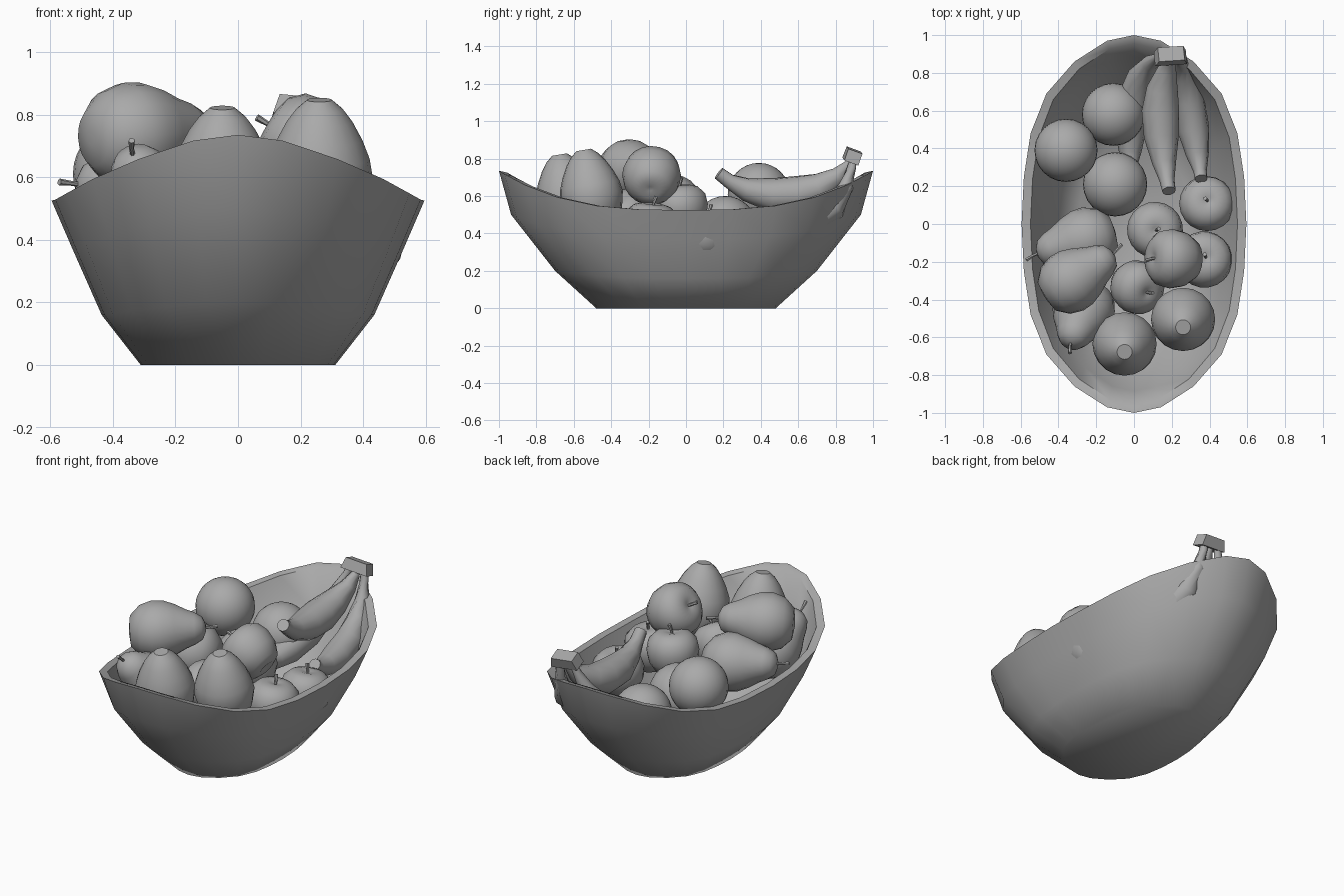
import bpy, bmesh, math
from mathutils import Vector, Matrix

if "Cube" in bpy.data.objects:
    bpy.data.objects.remove(bpy.data.objects["Cube"])

grey = bpy.data.materials.new("dark_grey")
grey.diffuse_color = (.4, .4, .4, 1)
grey.use_nodes = True
grey.node_tree.nodes["Principled BSDF"].inputs["Base Color"].default_value = grey.diffuse_color


def finish(name, bm, angle=40):
    bmesh.ops.recalc_face_normals(bm, faces=bm.faces)
    me = bpy.data.meshes.new(name)
    bm.to_mesh(me)
    bm.free()
    me.materials.append(grey)
    ob = bpy.data.objects.new(name, me)
    bpy.context.collection.objects.link(ob)
    bpy.ops.object.select_all(action='DESELECT')
    ob.select_set(True)
    bpy.context.view_layer.objects.active = ob
    bpy.ops.object.shade_smooth_by_angle(angle=math.radians(angle))
    return ob


def skin(bm, rings, caps=True):
    """Join rings of points with quads, optionally closing both ends."""
    vr = [[bm.verts.new(p) for p in r] for r in rings]
    for a, b in zip(vr, vr[1:]):
        n = len(a)
        for i in range(n):
            bm.faces.new((a[i], a[(i + 1) % n], b[(i + 1) % n], b[i]))
    if caps:
        bm.faces.new(vr[0])
        bm.faces.new(vr[-1])


def tube(bm, path, sides):
    """path: (x, y, z, radius) points."""
    pts = [Vector(p[:3]) for p in path]
    rings = []
    for i, p in enumerate(pts):
        d = (pts[min(i + 1, len(pts) - 1)] - pts[max(i - 1, 0)]).normalized()
        u = d.cross(Vector((0.1, 0.3, 1))).normalized()
        v = d.cross(u)
        rings.append([p + path[i][3] * (u * math.cos(a) + v * math.sin(a))
                      for a in [math.tau * k / sides for k in range(sides)]])
    skin(bm, rings)


def lathe(name, profile, centre, axis, stem=None, scale=1.0, sides=20):
    """Revolve (radius, height) points about an axis, plus an optional stem."""
    bm = bmesh.new()
    rings = [[(r * math.cos(math.tau * k / sides), r * math.sin(math.tau * k / sides), t)
              for k in range(sides)] for r, t in profile]
    skin(bm, rings)
    if stem:
        lo, hi = stem
        tube(bm, [(0, 0, lo, .008), (.006, 0, (lo + hi) / 2, .008), (.018, 0, hi, .011)], 6)
    q = Vector(axis).to_track_quat('Z', 'Y').to_matrix().to_4x4()
    bm.transform(Matrix.Translation(centre) @ q @ Matrix.Scale(scale, 4))
    return finish(name, bm)


# Bowl: oval rings that rise toward both ends
qx = [0, .24, .53, .78, .92, .98, 1]
qy = [1, .97, .86, .69, .48, .25, 0]
quad = list(zip(qx, qy))
oval = (quad + [(x, -y) for x, y in quad[-2::-1]]
        + [(-x, -y) for x, y in quad[1:]] + [(-x, y) for x, y in quad[-2:0:-1]])


def oval_ring(a, b, z_side, z_end):
    return [(a * x, b * y, z_side + (z_end - z_side) * abs(y) ** 3) for x, y in oval]


bm = bmesh.new()
skin(bm, [oval_ring(*r) for r in [
    (.31, .48, 0, 0), (.435, .70, .16, .20), (.528, .935, .37, .50), (.595, 1.0, .525, .735),
    (.548, .955, .525, .725), (.485, .885, .37, .50), (.395, .66, .18, .22), (.29, .45, .05, .05)]])
finish("bowl", bm, 62)

# Oranges
for i, (c, r) in enumerate([((-.36, .39, .61), .167), ((-.10, .21, .43), .17),
                            ((-.11, .58, .45), .166)]):
    bm = bmesh.new()
    bmesh.ops.create_uvsphere(bm, u_segments=24, v_segments=16, radius=r,
                              matrix=Matrix.Translation(c))
    finish(f"orange_{i + 1}", bm)

# Upright egg-shaped fruits
egg = [(.03, -.19), (.10, -.16), (.15, -.09), (.17, 0), (.16, .06), (.137, .12),
       (.105, .18), (.075, .22), (.04, .25)]
lathe("mango_1", egg, (-.05, -.635, .575), (0, -.17, 1))
lathe("mango_2", egg, (.26, -.505, .60), (0, -.17, 1))

# Pears
pear = [(.02, -.155), (.09, -.145), (.145, -.09), (.168, -.02), (.165, .04), (.142, .105),
        (.11, .165), (.09, .215), (.065, .255), (.02, .275)]
lathe("pear_top", pear, (-.34, -.305, .735), (.25, .16, .02), (.26, .34))
lathe("pear_left", pear, (-.25, -.08, .55), (-.28, -.08, .03), (.26, .34))
lathe("pear_front", pear, (-.265, -.45, .49), (-.08, -.20, .20), (.26, .34), .98)

# Apples with shallow dimpled ends
apple = [(.012, -.115), (.05, -.125), (.10, -.105), (.138, -.045), (.15, .02),
         (.138, .08), (.10, .118), (.055, .13), (.022, .124), (.006, .118)]
for i, (c, ax, s) in enumerate([
        ((.385, .105, .39), (.05, .15, 1), .98),
        ((.11, -.03, .53), (.06, -.05, 1), .99),
        ((.215, -.185, .70), (-.85, .05, .5), 1.05),
        ((.37, -.19, .43), (.1, .1, 1), 1),
        ((.01, -.33, .49), (.5, -.3, .8), .95)]):
    lathe(f"apple_{i + 1}", apple, c, ax, (.1, .17), s)

# Bananas hanging from one shared stalk
bananas = {
    "banana_middle": [(.19, .90, .82, .02), (.19, .87, .77, .026), (.175, .82, .71, .05),
                      (.15, .72, .645, .082), (.14, .60, .61, .1), (.145, .46, .605, .093),
                      (.16, .32, .635, .063), (.175, .23, .68, .04), (.185, .175, .722, .036)],
    "banana_right": [(.235, .90, .82, .02), (.24, .885, .75, .024), (.25, .855, .65, .04),
                     (.265, .79, .54, .068), (.29, .66, .46, .085), (.315, .50, .43, .085),
                     (.335, .37, .44, .062), (.35, .28, .47, .036), (.355, .24, .50, .034)],
    "banana_left": [(.15, .90, .82, .02), (.125, .88, .75, .024), (.085, .85, .65, .045),
                    (.04, .78, .53, .075), (0, .66, .44, .09), (-.02, .50, .39, .085),
                    (-.02, .38, .38, .06), (-.02, .30, .40, .034), (-.02, .26, .42, .032)],
}
for name, path in bananas.items():
    bm = bmesh.new()
    tube(bm, path, 10)
    finish(name, bm)

# Stalk block, slightly narrower at the top
bm = bmesh.new()
bmesh.ops.create_cube(bm, size=1)
for v in bm.verts:
    if v.co.z > 0:
        v.co.x *= .8
bm.transform(Matrix.Translation((.195, .89, .815))
             @ Matrix.Rotation(.1, 4, 'Z') @ Matrix.Rotation(-.35, 4, 'X')
             @ Matrix.Rotation(.1, 4, 'Y') @ Matrix.Diagonal((.17, .08, .065, 1)))
finish("banana_stalk", bm, 30)
